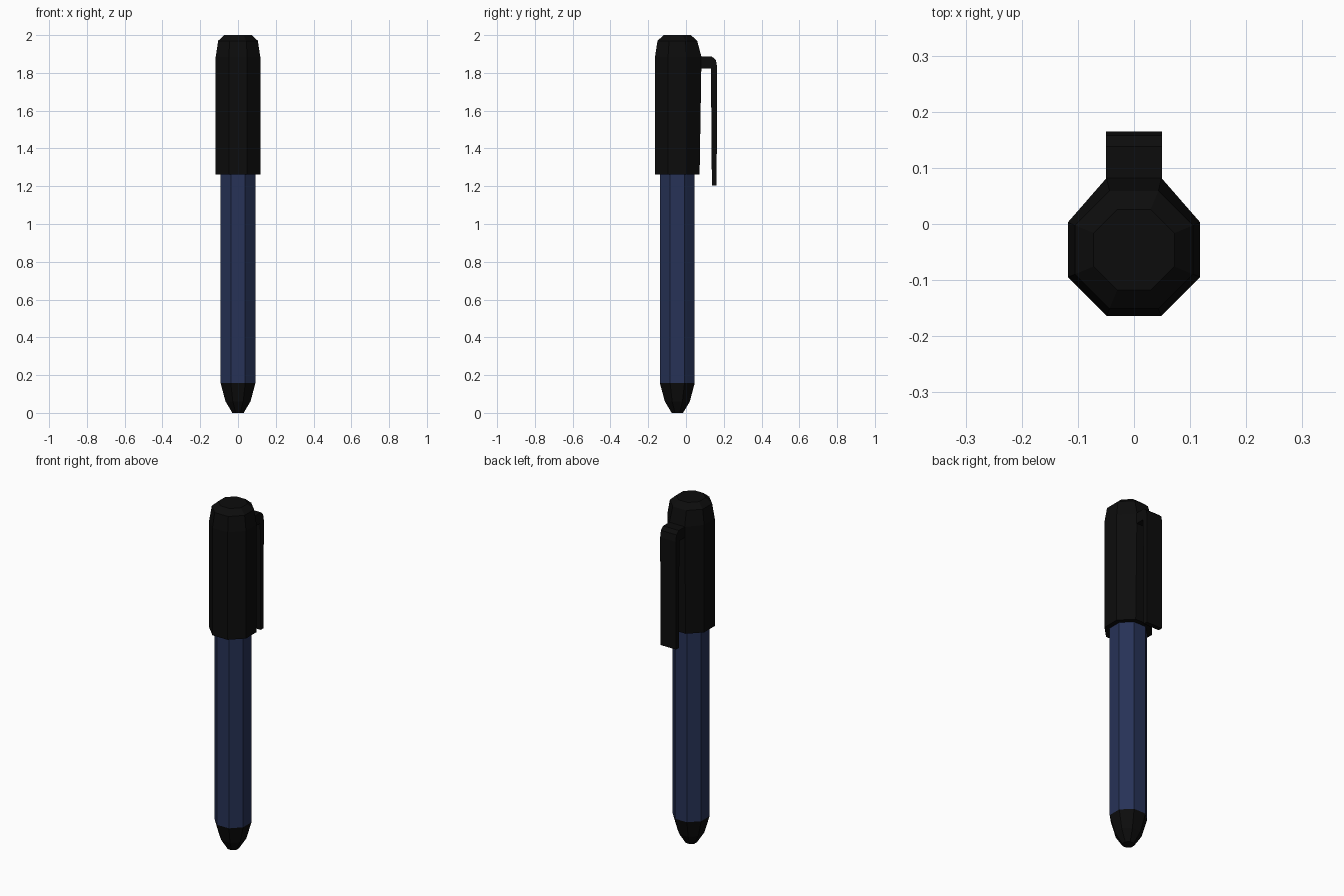
import bpy, bmesh, math

cube = bpy.data.objects.get("Cube")
if cube:
    bpy.data.objects.remove(cube, do_unlink=True)

SIDES = 8
AXIS_Y = -0.046  # the body sits forward of centre, balancing the clip


def material(name, rgb):
    mat = bpy.data.materials.new(name)
    mat.use_nodes = True
    mat.diffuse_color = (*rgb, 1)
    bsdf = mat.node_tree.nodes["Principled BSDF"]
    bsdf.inputs["Base Color"].default_value = (*rgb, 1)
    bsdf.inputs["Roughness"].default_value = 0.6
    return mat


def finish(name, bm, mat):
    bmesh.ops.recalc_face_normals(bm, faces=bm.faces)
    mesh = bpy.data.meshes.new(name)
    bm.to_mesh(mesh)
    bm.free()
    mesh.materials.append(mat)
    obj = bpy.data.objects.new(name, mesh)
    bpy.context.collection.objects.link(obj)
    return obj


def turned(name, profile, mat):
    """Eight-sided solid from (flat-to-centre distance, height) pairs."""
    bm = bmesh.new()
    rings = []
    for apothem, z in profile:
        r = apothem / math.cos(math.pi / SIDES)
        angles = [(i + 0.5) * math.tau / SIDES for i in range(SIDES)]
        rings.append([bm.verts.new((r * math.cos(a), AXIS_Y + r * math.sin(a), z))
                      for a in angles])
    for low, high in zip(rings, rings[1:]):
        for i in range(SIDES):
            j = (i + 1) % SIDES
            bm.faces.new((low[i], low[j], high[j], high[i]))
    bm.faces.new(rings[0])
    bm.faces.new(rings[-1])
    return finish(name, bm, mat)


def extruded(name, outline, half_width, mat):
    """Solid from a (y, z) outline, widened along x."""
    bm = bmesh.new()
    left, right = [[bm.verts.new((x, y, z)) for y, z in outline]
                   for x in (half_width, -half_width)]
    bm.faces.new(left)
    bm.faces.new(right)
    for i in range(len(outline)):
        j = (i + 1) % len(outline)
        bm.faces.new((left[i], left[j], right[j], right[i]))
    return finish(name, bm, mat)


black = material("black plastic", (0.0038, 0.0038, 0.0038))
navy = material("navy blue", (0.020, 0.032, 0.095))

# Writing end, barrel and cap
turned("tip", [(0.03, 0), (0.066, 0.06), (0.092, 0.157)], black)
turned("barrel", [(0.092, 0.157), (0.092, 1.3)], navy)
cap = turned("cap", [(0.118, 1.262), (0.118, 1.885), (0.105, 1.97), (0.072, 2)], black)

# The back of the cap swells slightly where the clip joins
for v in cap.data.vertices:
    if abs(v.co.z - 1.885) < 0.01 and v.co.y > 0.05:
        v.co.y += 0.01

# Pocket clip: short arm, bevelled corner, long blade
extruded("clip", [(0.02, 1.886), (0.138, 1.886), (0.158, 1.868), (0.165, 1.83),
                  (0.162, 1.205), (0.137, 1.205), (0.132, 1.824), (0.02, 1.824)],
         0.05, black)
